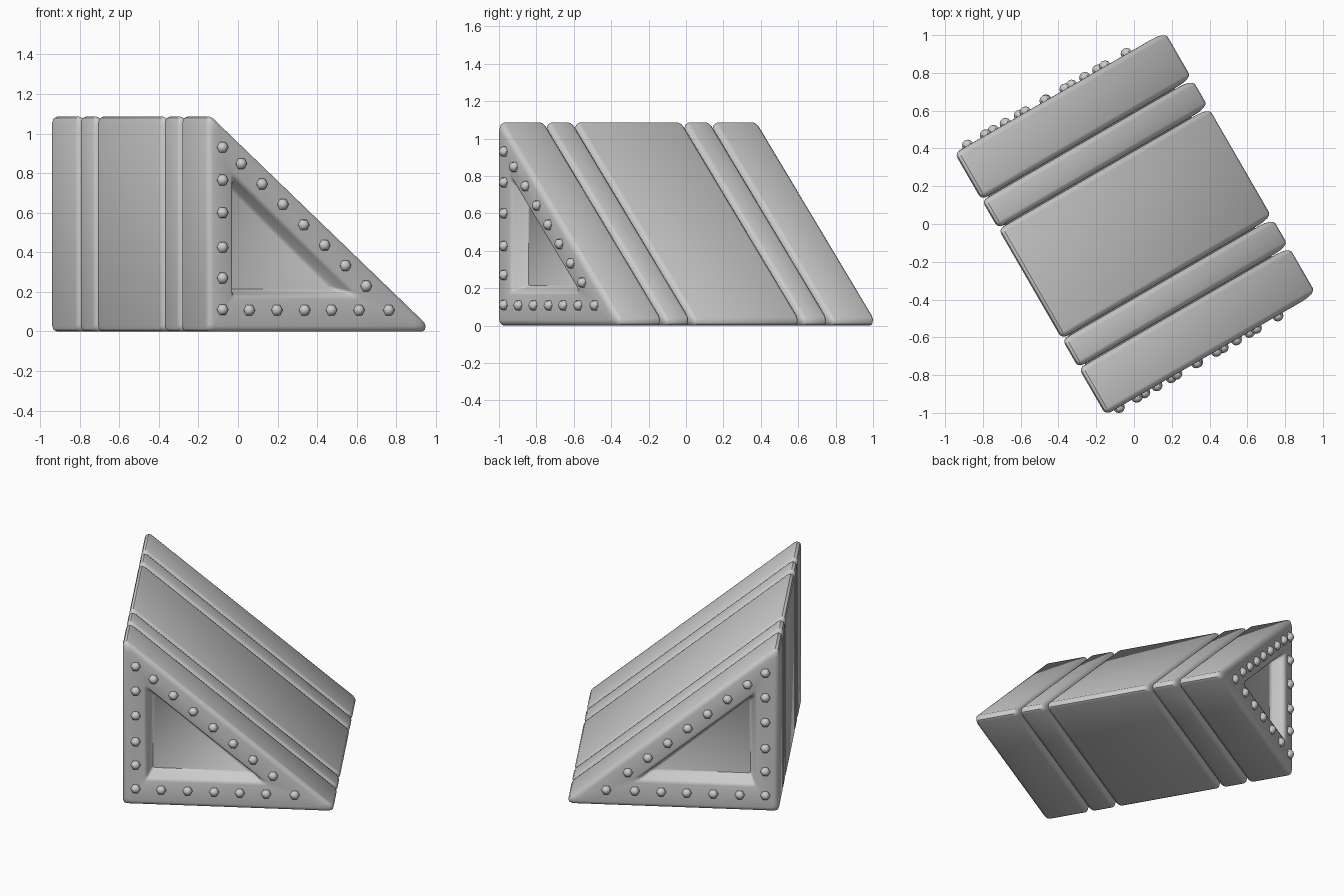
import bpy, bmesh
from math import radians, sin, cos, pi
from mathutils import Matrix, Vector

if "Cube" in bpy.data.objects:
    bpy.data.objects.remove(bpy.data.objects["Cube"], do_unlink=True)

grey = bpy.data.materials.new("plain_grey")
grey.use_nodes = True
colour = (0.6, 0.6, 0.6, 1)
grey.diffuse_color = colour
grey.node_tree.nodes["Principled BSDF"].inputs["Base Color"].default_value = colour

# Wedge section with softened corners, and the centre it is inset towards
PROFILE = [(-.61, 0), (-.628, .007), (-.635, .025),
           (-.635, 1.06), (-.628, 1.078), (-.612, 1.085), (-.598, 1.08),
           (.64, .045), (.65, .025), (.645, .008), (.63, 0)]
CENTRE = (-.28, .355)
INRADIUS = .355
TURN = radians(30)
END = .8
ROUND = .03


def finish(name, bm, angle):
    bmesh.ops.recalc_face_normals(bm, faces=bm.faces)
    mesh = bpy.data.meshes.new(name)
    bm.to_mesh(mesh)
    bm.free()
    mesh.materials.append(grey)
    ob = bpy.data.objects.new(name, mesh)
    bpy.context.collection.objects.link(ob)
    ob.rotation_euler.z = TURN
    bpy.ops.object.select_all(action='DESELECT')
    ob.select_set(True)
    bpy.context.view_layer.objects.active = ob
    bpy.ops.object.shade_smooth_by_angle(angle=radians(angle))
    return ob


def loft(name, rings):
    """Skin a closed block through rings of (y, inset, x shift, z shift)."""
    bm = bmesh.new()
    loops = []
    for y, inset, dx, dz in rings:
        s = 1 - inset / INRADIUS
        loops.append([bm.verts.new((CENTRE[0] + (x - CENTRE[0]) * s + dx, y,
                                    CENTRE[1] + (z - CENTRE[1]) * s + dz))
                      for x, z in PROFILE])
    n = len(PROFILE)
    for a, b in zip(loops, loops[1:]):
        for i in range(n):
            j = (i + 1) % n
            bm.faces.new((a[i], a[j], b[j], b[i]))
    bm.faces.new(loops[0])
    bm.faces.new(loops[-1])
    return finish(name, bm, 40)


def rounded_rim(y, inward):
    """Rings for a quarter-round edge, from the flat end to the full section."""
    return [(y + inward * ROUND * (1 - cos(t)), ROUND * (1 - sin(t)), 0, 0)
            for t in (k * pi / 8 for k in range(5))]


def block(name, y0, y1):
    loft(name, rounded_rim(y0, 1) + rounded_rim(y1, -1)[::-1])


# Inner core that closes the grooves, and the middle block
loft("groove_core", [(-.7, .04, 0, 0), (.7, .04, 0, 0)])
block("middle_block", -.335, .335)

# Bolt positions along the upright, base and slope of the end frame
BOLTS = [(-.554, z) for z in (.93, .765, .6, .425, .27, .11)]
BOLTS += [(x, .108) for x in (-.398, -.237, -.075, .081, .242, .416)]
BOLTS += [(-.445 + .1215 * k, .848 - .103 * k) for k in range(7)]

for side, end in ((-1, "front"), (1, "back")):
    block(end + "_band", *sorted((side * .34, side * .51)))

    # End block with a sloping triangular recess
    recess = [(.0, .145, -.015, .018), (.006, .158, -.015, .02),
              (.02, .166, -.015, .02), (.075, .182, -.015, .02),
              (.09, .195, -.015, .02)]
    rings = rounded_rim(side * .515, side) + rounded_rim(side * END, -side)[::-1]
    rings += [(side * (END - depth), inset, dx, dz) for depth, inset, dx, dz in recess]
    loft(end + "_end_block", rings)

    # Domed hexagonal bolts
    bm = bmesh.new()
    for x, z in BOLTS:
        place = (Matrix.Translation(Vector((x, side * END, z)))
                 @ Matrix.Rotation(pi / 2, 4, 'X') @ Matrix.Rotation(pi / 6, 4, 'Z'))
        bmesh.ops.create_uvsphere(bm, u_segments=6, v_segments=6, radius=.031, matrix=place)
    finish(end + "_bolts", bm, 50)
